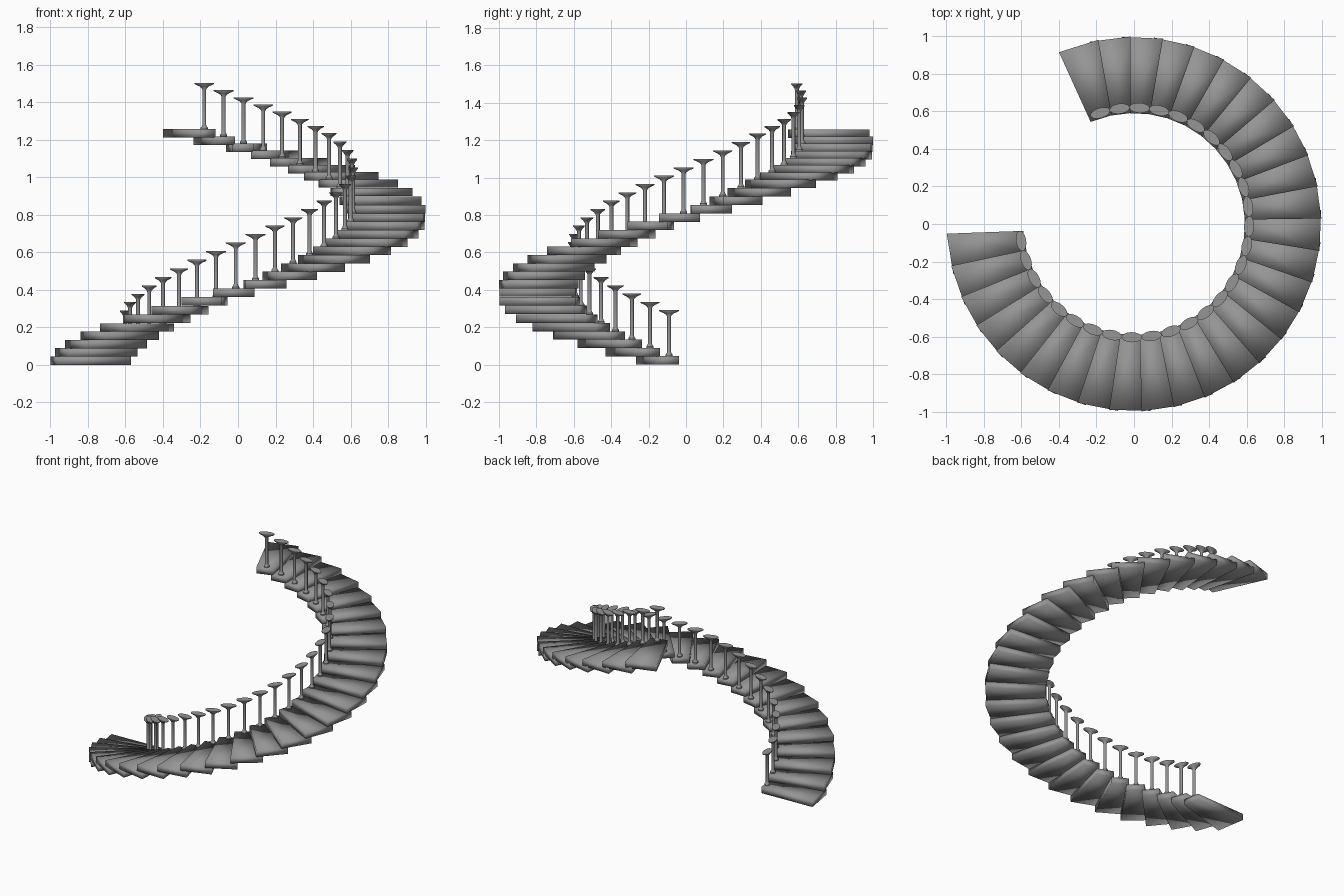
import bpy, bmesh
from math import sin, cos, pi, radians

if "Cube" in bpy.data.objects:
    bpy.data.objects.remove(bpy.data.objects["Cube"])

N = 29
START, PITCH = 189.25, 9.93          # degrees
POST_R = 0.612
POST_DX, POST_DY = 0.002, 0.008      # the ring of balusters sits slightly off centre
KNOTS = [(0, .045), (4, .222), (8, .408), (17, .808), (21, .990), (28, 1.257)]

grey = bpy.data.materials.new("dark_grey")
grey.diffuse_color = (0.3, 0.3, 0.3, 1)
grey.use_nodes = True
grey.node_tree.nodes["Principled BSDF"].inputs["Base Color"].default_value = grey.diffuse_color


def tread_top(i):
    for (a, za), (b, zb) in zip(KNOTS, KNOTS[1:]):
        if i <= b:
            return za + (zb - za) * (i - a) / (b - a)


def make_object(name, bm, angle):
    bmesh.ops.recalc_face_normals(bm, faces=bm.faces)
    me = bpy.data.meshes.new(name)
    bm.to_mesh(me)
    bm.free()
    me.materials.append(grey)
    ob = bpy.data.objects.new(name, me)
    bpy.context.collection.objects.link(ob)
    bpy.ops.object.select_all(action='DESELECT')
    ob.select_set(True)
    bpy.context.view_layer.objects.active = ob
    bpy.ops.object.shade_smooth_by_angle(angle=radians(angle))


# wedge-shaped tread: straight inner and outer edges, wider than the pitch, soft shading
def tread(i):
    bm = bmesh.new()
    a, top = radians(START + PITCH * i), tread_top(i)
    ho, hi = radians(6.3), radians(5.7)
    ring = [(1.0, -ho), (1.0, ho), (0.592, hi), (0.592, -hi)]
    verts = [bm.verts.new((r * cos(a + d), r * sin(a + d), top - 0.045)) for r, d in ring]
    face = bm.faces.new(verts)
    ext = bmesh.ops.extrude_face_region(bm, geom=[face])
    up = [v for v in ext["geom"] if isinstance(v, bmesh.types.BMVert)]
    bmesh.ops.translate(bm, verts=up, vec=(0, 0, 0.045))
    if not any(len(f.verts) == 4 and all(v in f.verts for v in verts) for f in bm.faces):
        bm.faces.new(verts)
    make_object(f"tread_{i + 1:02d}", bm, 120)


# baluster profile: (radial half width, tangential half width, height)
PROFILE = [(.019, .019, -.002), (.019, .019, .008), (.013, .013, .016), (.0105, .0105, .024),
           (.0105, .0105, .212), (.013, .015, .220), (.018, .027, .229),
           (.026, .050, .239), (.027, .054, .242), (.027, .054, .246)]


def baluster(i):
    bm = bmesh.new()
    a, top, sides = radians(START + PITCH * i), tread_top(i), 20
    rings = []
    for rr, rt, z in PROFILE:
        ring = []
        for k in range(sides):
            t = 2 * pi * k / sides
            u, v = POST_R + rr * cos(t), rt * sin(t)
            ring.append(bm.verts.new((u * cos(a) - v * sin(a) + POST_DX,
                                      u * sin(a) + v * cos(a) + POST_DY, top + z)))
        rings.append(ring)
    for lo, hi in zip(rings, rings[1:]):
        for k in range(sides):
            n = (k + 1) % sides
            bm.faces.new((lo[k], lo[n], hi[n], hi[k]))
    bm.faces.new(rings[0][::-1])
    bm.faces.new(rings[-1])
    make_object(f"baluster_{i + 1:02d}", bm, 35)


for i in range(N):
    tread(i)
    baluster(i)
